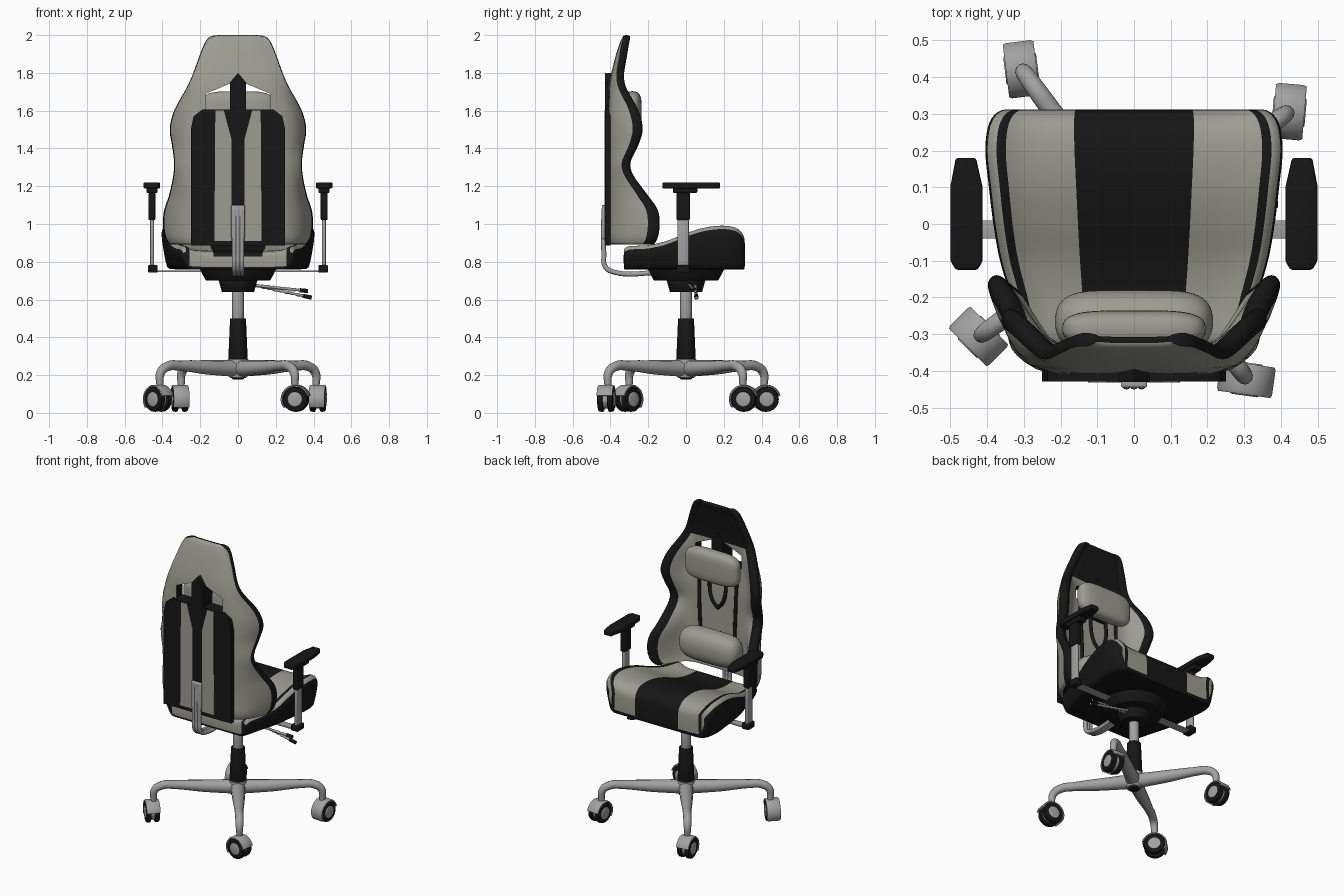
import bpy, bmesh, math
from mathutils import Vector, Matrix

if "Cube" in bpy.data.objects:
    bpy.data.objects.remove(bpy.data.objects["Cube"])


def material(name, c):
    m = bpy.data.materials.new(name)
    m.diffuse_color = (*c, 1)
    m.use_nodes = True
    m.node_tree.nodes["Principled BSDF"].inputs["Base Color"].default_value = m.diffuse_color
    return m


FABRIC = material("warm_grey", (0.34, 0.335, 0.29))
BLACK = material("black", (0.008, 0.008, 0.008))
METAL = material("metal", (0.36, 0.36, 0.36))


def finish(name, bm, mats):
    bmesh.ops.recalc_face_normals(bm, faces=bm.faces)
    me = bpy.data.meshes.new(name)
    bm.to_mesh(me)
    bm.free()
    for m in mats:
        me.materials.append(m)
    ob = bpy.data.objects.new(name, me)
    bpy.context.collection.objects.link(ob)
    return ob


def bevel(ob, w, seg=3):
    b = ob.modifiers.new("bevel", "BEVEL")
    b.width, b.segments, b.limit_method = w, seg, "ANGLE"
    return ob


def box(name, lo, hi, mat, r=0.006):
    lo, hi = Vector(lo), Vector(hi)
    bm = bmesh.new()
    bmesh.ops.create_cube(bm, size=1, matrix=Matrix.Translation((lo + hi) / 2) @ Matrix.Diagonal((*(hi - lo), 1)))
    return bevel(finish(name, bm, [mat]), r)


def cone(name, a, b, ra, rb, mat, r=0.004):
    a, b = Vector(a), Vector(b)
    rot = (b - a).to_track_quat("Z", "Y").to_matrix().to_4x4()
    bm = bmesh.new()
    bmesh.ops.create_cone(bm, cap_ends=True, segments=32, radius1=ra, radius2=rb, depth=(b - a).length,
                          matrix=Matrix.Translation((a + b) / 2) @ rot)
    return bevel(finish(name, bm, [mat]), r, 2)


def prism(name, pts, y0, y1, mats, index=0):
    # polygon in x/z, extruded along y
    bm = bmesh.new()
    f = bm.faces.new([bm.verts.new((x, y0, z)) for x, z in pts])
    ext = bmesh.ops.extrude_face_region(bm, geom=[f])["geom"]
    bmesh.ops.translate(bm, vec=(0, y1 - y0, 0), verts=[v for v in ext if isinstance(v, bmesh.types.BMVert)])
    for f in bm.faces:
        f.material_index = index
    return finish(name, bm, mats)


def tube(name, pts, radii, mat, spread=1.0, smooth=True):
    cu = bpy.data.curves.new(name, "CURVE")
    cu.dimensions, cu.bevel_depth, cu.bevel_resolution, cu.use_fill_caps = "3D", 1, 4, True
    sp = cu.splines.new("BEZIER" if smooth else "POLY")
    ps = sp.bezier_points if smooth else sp.points
    ps.add(len(pts) - 1)
    for p, co, r in zip(ps, pts, radii):
        p.co = co if smooth else (*co, 1)
        p.radius = r
        if smooth:
            p.handle_left_type = p.handle_right_type = "AUTO"
    sp.resolution_u = 8
    cu.materials.append(mat)
    ob = bpy.data.objects.new(name, cu)
    bpy.context.collection.objects.link(ob)
    return ob


def pillow(name, loc, size, p):
    bm = bmesh.new()
    bmesh.ops.create_uvsphere(bm, u_segments=40, v_segments=24, radius=1, matrix=Matrix.Rotation(math.pi / 2, 4, "Y"))
    for v in bm.verts:
        v.co = [l + s * math.copysign(abs(c) ** e, c) for l, s, c, e in zip(loc, size, v.co, p)]
    return finish(name, bm, [FABRIC])


def curve(xs, vs, x):
    # smooth interpolation through a short list of values
    k = max(i for i in range(len(xs) - 1) if xs[i] <= x or i == 0)
    sl = lambda i: (vs[min(i + 1, len(xs) - 1)] - vs[max(i - 1, 0)]) / (xs[min(i + 1, len(xs) - 1)] - xs[max(i - 1, 0)])
    h = xs[k + 1] - xs[k]
    t = (x - xs[k]) / h
    return (vs[k] * (2 * t**3 - 3 * t**2 + 1) + sl(k) * h * (t**3 - 2 * t**2 + t)
            + vs[k + 1] * (3 * t**2 - 2 * t**3) + sl(k + 1) * h * (t**3 - t**2))


def loft(name, stations, section, place, colour):
    # section gives two 6-point half chains, mirrored in x and joined into a ring
    bm = bmesh.new()
    rings = []
    for s in stations:
        chains = []
        for half in section(s):
            chains.append([(-x, q) for x, q in half[:0:-1]] + half)
        rings.append([bm.verts.new(place(x, q, s)) for x, q in chains[0] + chains[1][::-1]])
    n = 22
    side = lambda j: (0, min(abs(j - 5), abs(j - 4))) if j < 10 else (1, min(abs(j - 16), abs(j - 15))) if 10 < j < 21 else (2, 0)
    for s, a, b in zip(stations, rings, rings[1:]):
        for j in range(n):
            bm.faces.new((a[j], a[(j + 1) % n], b[(j + 1) % n], b[j])).material_index = colour(s, *side(j))
    for end, r in ((3, rings[0]), (4, rings[-1])):
        for j in range(10):
            bm.faces.new((r[j], r[j + 1], r[n - 2 - j], r[n - 1 - j])).material_index = colour(0, end, side(j)[1])
    ob = finish(name, bm, [FABRIC, BLACK])
    ob.modifiers.new("subdivision", "SUBSURF").levels = 1
    return ob


# Backrest shell with side wings
BZ = [.89, .92, 1.0, 1.08, 1.15, 1.3, 1.42, 1.5, 1.6, 1.75, 1.9, 1.96, 1.99, 2.0]
BW = [.36, .385, .398, .39, .365, .338, .35, .362, .338, .257, .20, .175, .155, .125]
BF = [-.17, -.15, -.138, -.15, -.20, -.295, -.25, -.228, -.25, -.325, -.31, -.30, -.293, -.30]
BB = [-.405] + [-.418] * 7 + [-.416, -.405, -.37, -.35, -.338, -.325]
BC = [-.335] * 7 + [-.34, -.345, -.345, -.325, -.315, -.305, -.308]


def back_section(z):
    w, f, b, c = (curve(BZ, v, z) for v in (BW, BF, BB, BC))
    a = min(.25, .7 * w)
    rear = [(0, b), (a, b), (a + (w - a) * .65, b + (f - b) * .35), (w, f - .045), (w + .002, f - .02), (w - .012, f)]
    front = [(0, c), (.3 * w, c), (.58 * w, c), (.68 * w, c + .3 * (f - c)), (w - .058, f - .02), (w - .035, f)]
    return rear, front


def back_colour(z, side, k):
    if side == 1:
        return int(k == 4 or z > 1.74)
    return int(side >= 2 or k >= 3)


zs = [.89, .897] + [.92 + i * (1.07 / 44) for i in range(45)] + [2.0]
back = loft("backrest", zs, back_section, lambda x, q, s: (x, q, s), back_colour)
hole = [(-.17, 1.605), (.17, 1.605), (.17, 1.69), (.05, 1.74), (-.05, 1.74), (-.17, 1.69)]
cutter = prism("opening_cutter", hole, -.6, 0, [FABRIC, BLACK], 1)
cutter.hide_render = True
cut = back.modifiers.new("opening", "BOOLEAN")
cut.operation, cut.solver, cut.object = "DIFFERENCE", "EXACT", cutter

# Rear panel, its grey stripes, and the strap
prism("rear_panel", [(-.25, .885), (.25, .885), (.25, 1.5), (.235, 1.57), (.19, 1.605),
                     (-.19, 1.605), (-.235, 1.57), (-.25, 1.5)], -.428, -.40, [BLACK])
for s in (-1, 1):
    prism("rear_stripe", [(s * x, z) for x, z in ((.035, .91), (.125, .91), (.12, 1.6), (.075, 1.6), (.035, 1.45))],
          -.432, -.42, [FABRIC])
    # Front stitching stripes
    tube("front_stripe", [(s * .125, -.334, 1.1), (s * .135, -.334, 1.35), (s * .14, -.34, 1.55)], [.012] * 3, BLACK)
    tube("front_v_stripe", [(0, -.334, 1.3), (s * .045, -.334, 1.36), (s * .06, -.34, 1.55)], [.012] * 3, BLACK)
prism("strap", [(-.042, 1.5), (.042, 1.5), (.042, 1.75), (0, 1.80), (-.042, 1.75)], -.43, -.33, [BLACK])

# Pillows
pillow("head_pillow", (0, -.285, 1.598), (.195, .05, .105), (.5, .75, .5))
pillow("lumbar_pillow", (0, -.265, 1.07), (.215, .085, .105), (.4, .85, .85))

# Seat
SY = [-.33, -.31, -.2, -.1, 0, .1, .2, .27, .30, .312]
SW = [.30, .31, .34, .37, .388, .40, .41, .402, .385, .36]
SB = [.87, .885, .892, .915, .955, .985, .995, .982, .955, .92]


def seat_section(y):
    w, b = curve(SY, SW, y), curve(SY, SB, y)
    c, s = b - .03, .155 + .05 * y
    bottom = [(0, .76), (s, .76), (.75 * w, .76), (w - .04, .76), (w - .03, .775), (w, b - .05)]
    top = [(0, c), (s, c), (.76 * w, c), (.86 * w, b - .006), (.91 * w, b), (w - .008, b - .02)]
    return bottom, top


def seat_colour(y, side, k):
    if side == 1:
        return int(k in (0, 3))
    if side == 4:
        return int(k in (0, 3))
    return int(k >= 3) if side == 3 else 1


ys = [-.33, -.325] + [-.31 + i * (.61 / 26) for i in range(27)] + [.308, .312]
loft("seat", ys, seat_section, lambda x, q, s: (x, s, q), seat_colour)

# Seat mechanism, levers, back mount
cone("seat_plate", (0, 0, .70), (0, 0, .765), .17, .205, BLACK)
cone("tilt_housing", (0, 0, .64), (0, 0, .71), .085, .105, BLACK)
for i, end in enumerate(((.37, .05, .645), (.39, .055, .61))):
    a, b = Vector((.09, .02 + .03 * i, .675)), Vector(end)
    pts = [a.lerp(b, t / 20) for t in range(21)]
    tube("lever", pts, [.006 + .003 * (t % 2) for t in range(21)], METAL, smooth=False)
    tube("lever_grip", [a.lerp(b, .85), b], [.011, .011], BLACK, smooth=False)
for s in (-.02, 0, .02):
    tube("back_bracket", [(s, -.435, 1.08), (s, -.435, .85), (s, -.425, .77), (s, -.38, .745), (s, -.15, .742)],
         [.013] * 5, METAL)
box("back_bracket_plate", (-.036, -.445, .92), (.036, -.425, 1.10), METAL)

# Armrests
for s in (-1, 1):
    def arm(name, x0, x1, y0, y1, z0, z1, mat, r=.006):
        return box(name, (min(s * x0, s * x1), y0, z0), (max(s * x0, s * x1), y1, z1), mat, r)
    arm("arm_bar", .1, .44, -.04, .01, .745, .755, METAL, .002)
    arm("arm_foot", .425, .476, -.05, .02, .742, .782, BLACK)
    arm("arm_post", .445, .465, -.045, .015, .77, 1.03, METAL)
    arm("arm_sleeve", .438, .474, -.05, .02, 1.02, 1.18, BLACK)
    arm("arm_neck", .425, .485, -.07, .06, 1.165, 1.193, BLACK)
    pad = [(.425, -.125), (.485, -.125), (.50, -.10), (.50, .10), (.485, .18), (.43, .18), (.412, .10), (.412, -.10)]
    p = prism("arm_pad", [(s * x, y) for x, y in pad], -1.22, -1.188, [BLACK])
    p.data.transform(Matrix(((1, 0, 0, 0), (0, 0, 1, 0), (0, -1, 0, 0), (0, 0, 0, 1))))
    bevel(p, .008)

# Gas column
cone("column_rod", (0, 0, .45), (0, 0, .66), .031, .031, METAL)
cone("column_cover", (0, 0, .27), (0, 0, .50), .052, .042, BLACK)
cone("base_hub", (0, 0, .185), (0, 0, .285), .045, .055, METAL)
cone("hub_cap", (0, 0, .178), (0, 0, .19), .03, .035, BLACK)

# Four legs with casters
heads = {36: 85, 126: 97, 216: -45, 306: -8}
for ang, head in heads.items():
    d = Vector((math.cos(math.radians(ang)), math.sin(math.radians(ang)), 0))
    path = ((0, .235, .045), (.2, .241, .038), (.38, .25, .027), (.455, .248, .026), (.505, .215, .024), (.512, .14, .018))
    tube("leg", [d * r + Vector((0, 0, z)) for r, z, _ in path], [p[2] for p in path], METAL)
    c = d * .522 + Vector((0, 0, .072))
    f = Vector((math.cos(math.radians(head)), math.sin(math.radians(head)), 0))
    ax = f.cross(Vector((0, 0, 1)))
    for s in (-1, 1):
        cone("caster_wheel", c + ax * s * .012, c + ax * s * .041, .067, .065, BLACK, .008)
        cone("caster_cap", c + ax * s * .03, c + ax * s * .045, .042, .038, METAL)
    cone("caster_core", c - ax * .014, c + ax * .014, .05, .05, METAL)
    # Curved hood over the wheels
    bm = bmesh.new()
    rows = []
    for i in range(21):
        t = math.radians(15 + 200 * i / 20)
        rad = f * math.cos(t) + Vector((0, 0, math.sin(t)))
        rows.append([bm.verts.new(c + ax * a + rad * r) for a, r in
                     ((-.042, .067), (-.042, .073), (-.034, .077), (.034, .077), (.042, .073), (.042, .067))])
    for a, b in zip(rows, rows[1:]):
        for j in range(6):
            bm.faces.new((a[j], a[(j + 1) % 6], b[(j + 1) % 6], b[j]))
    bm.faces.new(rows[0])
    bm.faces.new(rows[-1])
    finish("caster_hood", bm, [METAL])

# Apply modifiers and shade
bpy.context.view_layer.update()
bpy.ops.object.select_all(action="SELECT")
cutter.select_set(False)
bpy.context.view_layer.objects.active = back
bpy.ops.object.convert(target="MESH")
bpy.data.objects.remove(cutter)
bpy.ops.object.shade_smooth_by_angle(angle=math.radians(40))
